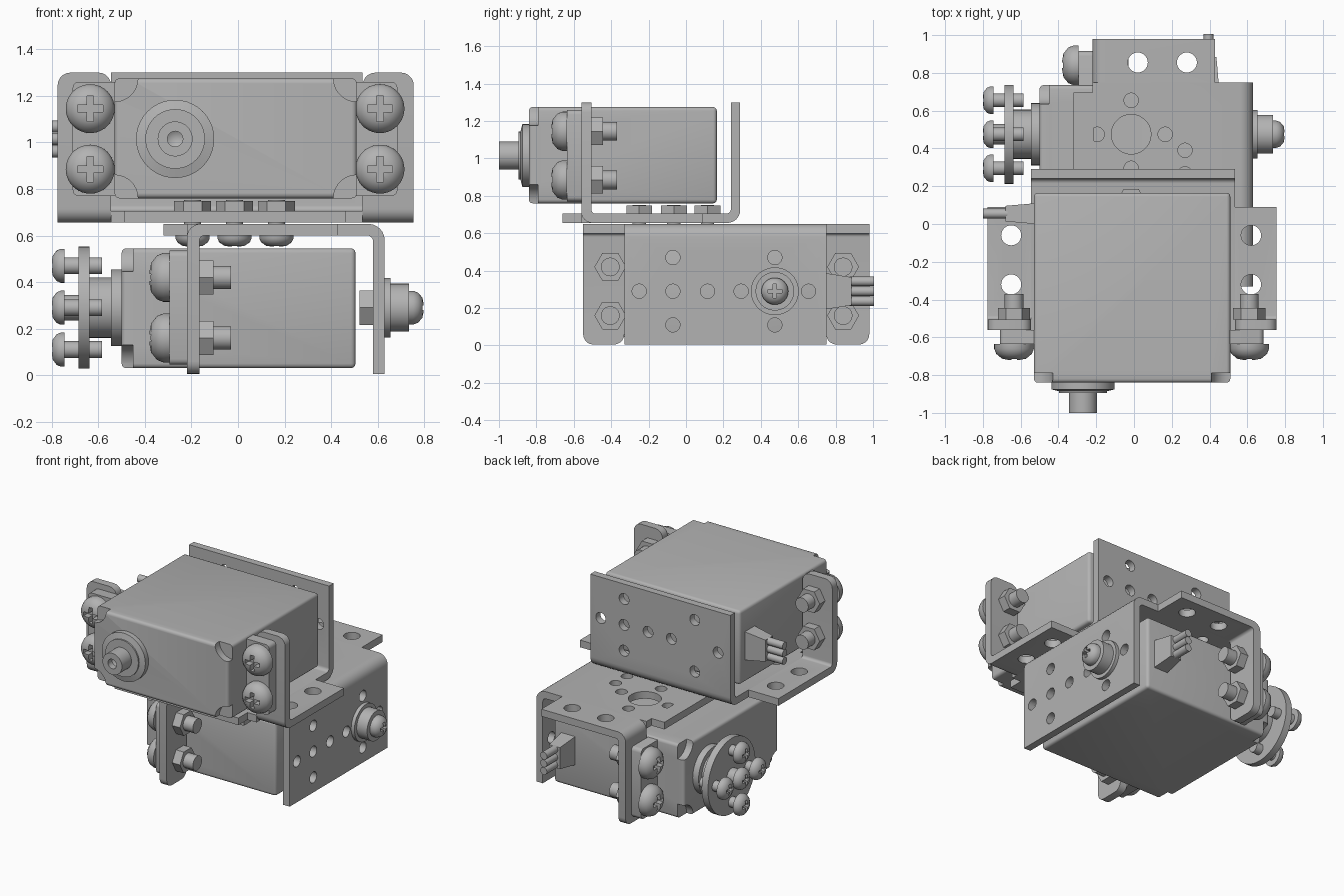
import bpy, bmesh, math
from mathutils import Matrix, Vector

if bpy.data.objects.get("Cube"):
    bpy.data.objects.remove(bpy.data.objects["Cube"])

grey = bpy.data.materials.new("plain_grey")
grey.use_nodes = True
GREY = (0.45, 0.45, 0.45, 1)
grey.diffuse_color = GREY
grey.node_tree.nodes["Principled BSDF"].inputs["Base Color"].default_value = GREY
parts = []


def to_object(name, bm):
    bmesh.ops.remove_doubles(bm, verts=bm.verts, dist=1e-5)
    bmesh.ops.recalc_face_normals(bm, faces=bm.faces)
    me = bpy.data.meshes.new(name)
    bm.to_mesh(me)
    bm.free()
    me.materials.append(grey)
    ob = bpy.data.objects.new(name, me)
    bpy.context.collection.objects.link(ob)
    parts.append(ob)
    return ob


def bevel(ob, width, rule=lambda a, b: True, segments=3):
    bm = bmesh.new()
    bm.from_mesh(ob.data)
    edges = [e for e in bm.edges if rule(e.verts[0].co, e.verts[1].co)]
    bmesh.ops.bevel(bm, geom=edges, offset=width, segments=segments, profile=0.5, affect='EDGES')
    bm.to_mesh(ob.data)
    bm.free()
    return ob


def cut(ob, cutter):
    cutter.hide_render = True
    mod = ob.modifiers.new("cut", 'BOOLEAN')
    mod.object, mod.operation, mod.solver = cutter, 'DIFFERENCE', 'EXACT'
    bpy.context.view_layer.update()
    result = bpy.data.meshes.new_from_object(ob.evaluated_get(bpy.context.evaluated_depsgraph_get()))
    ob.modifiers.clear()
    ob.data = result
    parts.remove(cutter)
    bpy.data.objects.remove(cutter)
    return ob


def rounded(pts):
    """Replace corners given as (u, v, radius) by arcs."""
    out = []
    for i, p in enumerate(pts):
        c = Vector(p[:2])
        if len(p) == 2:
            out.append(c)
            continue
        a = c + (Vector(pts[i - 1][:2]) - c).normalized() * p[2]
        b = c + (Vector(pts[(i + 1) % len(pts)][:2]) - c).normalized() * p[2]
        for k in range(7):
            t = k / 6 * math.pi / 2
            out.append(c + (a - c) * (1 - math.sin(t)) + (b - c) * (1 - math.cos(t)))
    return out


def prism(name, pts, lo, hi, axis):
    place = {'x': lambda u, v, w: (w, u, v), 'y': lambda u, v, w: (u, w, v), 'z': lambda u, v, w: (u, v, w)}[axis]
    pts = rounded(pts)
    bm = bmesh.new()
    rings = [[bm.verts.new(place(p[0], p[1], w)) for p in pts] for w in (lo, hi)]
    for ring in rings:
        bm.faces.new(ring)
    for i in range(len(pts)):
        j = (i + 1) % len(pts)
        bm.faces.new((rings[0][i], rings[0][j], rings[1][j], rings[1][i]))
    return to_object(name, bm)


def box(name, x, y, z):
    return prism(name, [(x[0], y[0]), (x[1], y[0]), (x[1], y[1]), (x[0], y[1])], z[0], z[1], 'z')


def aim(ob, pos, direction):
    turn = Vector(direction).to_track_quat('Z', 'Y').to_matrix().to_4x4()
    ob.data.transform(Matrix.Translation(pos) @ turn)
    return ob


def lathe(name, profile, pos=(0, 0, 0), direction=(0, 0, 1), sides=40):
    bm = bmesh.new()
    vs = [bm.verts.new((r, 0, h)) for r, h in profile]
    es = [bm.edges.new(pair) for pair in zip(vs, vs[1:])]
    bmesh.ops.spin(bm, geom=vs + es, axis=(0, 0, 1), cent=(0, 0, 0), angle=math.tau, steps=sides)
    return aim(to_object(name, bm), pos, direction)


def rod(name, r, length, pos, direction, sides=24):
    return lathe(name, [(0, 0), (r, 0), (r, length), (0, length)], pos, direction, sides)


def holes(points, r, depth, direction):
    """One cutter made of several rods."""
    bm = bmesh.new()
    for p in points:
        m = Matrix.Translation(p) @ Vector(direction).to_track_quat('Z', 'Y').to_matrix().to_4x4()
        bmesh.ops.create_cone(bm, cap_ends=True, segments=28, radius1=r, radius2=r, depth=depth, matrix=m)
    return to_object("hole_cutter", bm)


def screw(name, pos, direction, r, height, shaft_r, length):
    """Domed cross-head screw; pos is the underside of the head."""
    dome = [(0, 0), (r, 0), (r, height * .3), (r * .9, height * .62), (r * .6, height * .92), (r * .3, height), (0, height)]
    head = lathe(name + "_head", dome)
    a, b = r * .14, r * .52
    cross = [(a, a), (a, b), (-a, b), (-a, a), (-b, a), (-b, -a),
             (-a, -a), (-a, -b), (a, -b), (a, -a), (b, -a), (b, a)]
    cut(head, prism("cross_cutter", cross, height * .45, height * 2, 'z'))
    aim(head, pos, direction)
    rod(name + "_shaft", shaft_r, length, pos, -Vector(direction))


def nut(name, pos, direction, r, height):
    lathe(name, [(0, 0), (r, 0), (r, height), (0, height)], pos, direction, 6)


def servo_unit(tag):
    # servo case with notched front corners
    case = bevel(box(tag + "_servo_case", (-.53, .51), (-.84, .165), (.76, 1.275)), .02)
    corners = [(x, -.84, z) for x in (-.53, .51) for z in (.76, 1.275)]
    cut(case, holes(corners, .1, .1, (0, 1, 0)))
    ears = box(tag + "_servo_ears", (-.71, .685), (-.635, -.56), (.77, 1.26))
    bevel(ears, .025, lambda a, b: abs(a.y - b.y) > .01)
    # cable plug and wires
    plug = box(tag + "_cable_plug", (-.68, -.52), (0, .11), (.915, 1.115))
    for v in plug.data.vertices:
        if v.co.x < -.6:
            v.co.y = .055 + (v.co.y - .055) * .75
            v.co.z = 1.015 + (v.co.z - 1.015) * .75
    for i in (-1, 0, 1):
        rod(tag + "_wire", .026, .13, (-.67, .055, 1.015 + i * .053), (-1, 0, 0), 16)
    # bent bracket: middle plate, lip and side tabs
    bracket = prism(tag + "_bracket", [(-.56, .655), (.29, .655, .07), (.29, 1.3), (.24, 1.3),
                                       (.24, .705, .025), (-.56, .705)], -.545, .535, 'x')
    back = [(x, .265, 1.015) for x in (.455, .275, .09, -.09, -.45)]
    back += [(x, .265, z) for x in (.275, -.27) for z in (.835, 1.195)]
    cut(bracket, holes(back, .038, .1, (0, 1, 0)))
    base = [(s * .27 + dx, -.355 + dy, .68) for s in (-1, 1)
            for dx, dy in ((.18, 0), (-.18, 0), (0, .18), (0, -.18))]
    base += [(x, -.07, .68) for x in (-.185, -.06, .06, .185)]
    cut(bracket, holes(base, .038, .1, (0, 0, 1)))
    cut(bracket, holes([(-.27, -.355, .68), (.27, -.355, .68)], .105, .1, (0, 0, 1)))
    box(tag + "_bracket_lip", (-.49, .465), (-.66, -.555), (.655, .705))
    for side, x0, x1, sx in (("right", -.775, -.545, -.65), ("left", .535, .755, .62)):
        tab = prism(f"{tag}_{side}_tab", [(.09, .655), (-.56, .655, .06), (-.56, 1.3), (-.505, 1.3),
                                          (-.505, .705, .02), (.09, .705)], x0, x1, 'x')
        bevel(tab, .055, lambda a, b: min(a.z, b.z) > 1.29 and abs(a.y - b.y) > .01, 5)
        cut(tab, holes([(sx, -.06, .68), (sx, -.32, .68)], .053, .1, (0, 0, 1)))
        # mounting screws
        mx = -.635 if side == "right" else .61
        for z in (.885, 1.145):
            screw(f"{tag}_{side}_mount_screw", (mx, -.635, z), (0, -1, 0), .105, .085, .05, .265)
            nut(f"{tag}_{side}_mount_nut", (mx, -.505, z), (0, 1, 0), .085, .06)


def place_lower():
    """Turn the unit a quarter and flip it upside down."""
    m = Matrix(((0, 1, 0, .34), (-1, 0, 0, .205), (0, 0, -1, 1.305), (0, 0, 0, 1)))
    for ob in parts:
        ob.data.transform(m)
        ob.data.flip_normals()


servo_unit("lower")
place_lower()

# lower output: hub, round horn and its screws
AY, AZ = .475, .29
lathe("lower_hub", [(0, 0), (.165, 0), (.165, .045), (.13, .045), (.13, .145), (0, .145)], (-.5, AY, AZ), (-1, 0, 0))
horn = rod("horn_disc", .262, .048, (-.637, AY, AZ), (-1, 0, 0), 48)
for dy, dz in ((.18, 0), (-.18, 0), (0, .18), (0, -.18)):
    screw("horn_screw", (-.745, AY + dy, AZ + dz), (-1, 0, 0), .073, .055, .036, .16)
screw("horn_centre_screw", (-.745, AY, AZ), (-1, 0, 0), .073, .055, .055, .08)

# rear pivot on the lower bracket
lathe("pivot_collar", [(0, 0), (.128, 0), (.128, .025), (.103, .025), (.103, .105), (0, .105)], (.63, AY, AZ), (1, 0, 0))
screw("pivot_screw", (.735, AY, AZ), (1, 0, 0), .072, .062, .04, .1)
nut("pivot_nut", (.583, AY, AZ), (-1, 0, 0), .085, .06)

# bolts joining the two brackets
for x, y in ((-.195, -.065), (-.015, -.25), (-.015, .115), (.165, -.065)):
    screw("joining_bolt", (x, y, .602), (0, 0, -1), .073, .05, .036, .15)
    nut("joining_nut", (x, y, .704), (0, 0, 1), .08, .045)

# upper unit with its bare output shaft
servo_unit("upper")
shaft = lathe("upper_output_shaft", [(0, 0), (.168, 0), (.168, .04), (.128, .05), (.128, .06), (.075, .06),
                                     (.075, .165), (.033, .165), (.033, .12), (0, .1)],
              (-.27, -.835, 1.015), (0, -1, 0))

# smooth the round surfaces, keep edges sharp
bpy.ops.object.select_all(action='DESELECT')
for ob in parts:
    ob.select_set(True)
bpy.context.view_layer.objects.active = parts[0]
bpy.ops.object.shade_smooth_by_angle(angle=math.radians(35))
